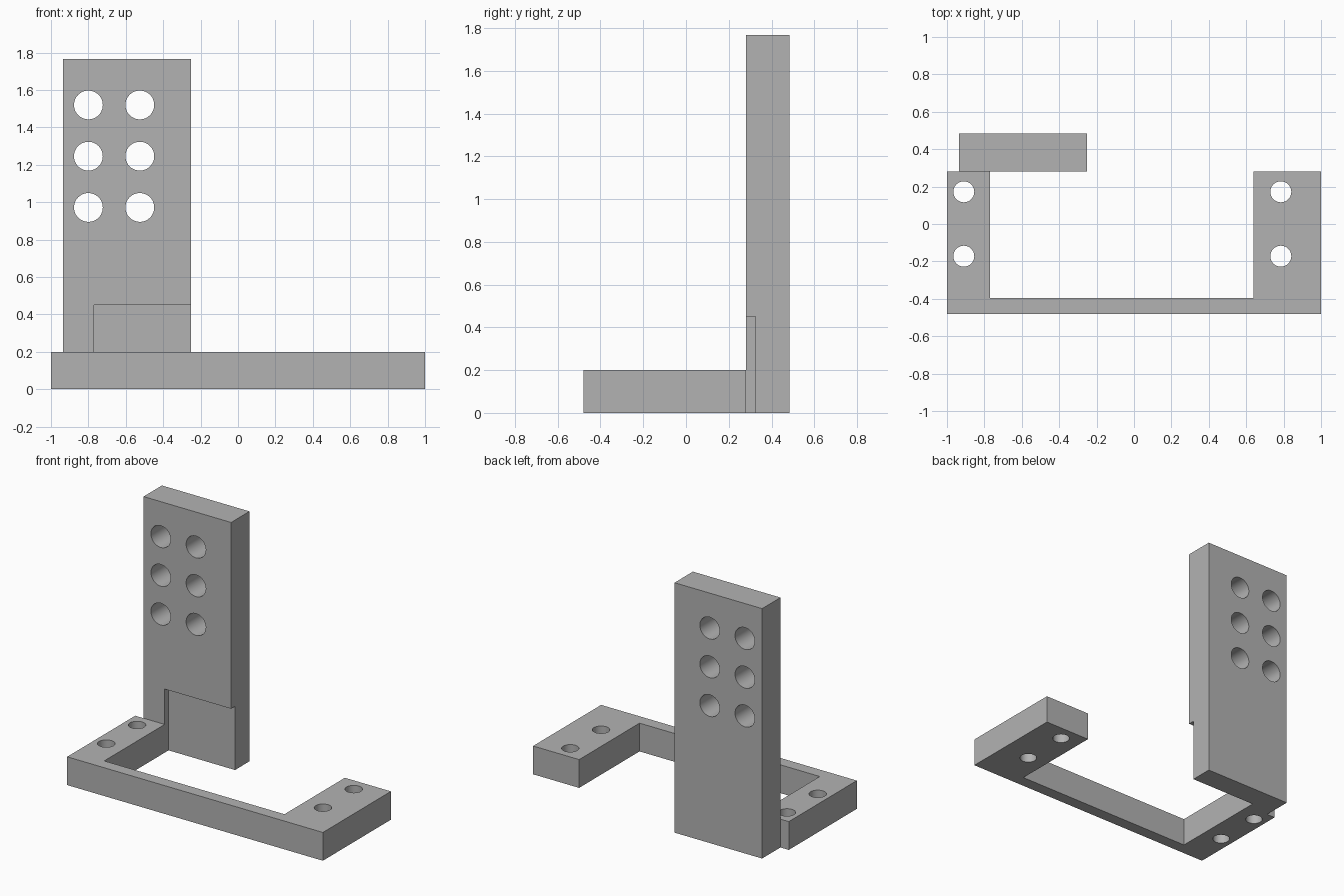
import bpy
import bmesh
import math
from mathutils import Matrix, Vector

default = bpy.data.objects.get("Cube")
if default:
    bpy.data.objects.remove(default, do_unlink=True)

# Single grey material
grey = bpy.data.materials.new("plain grey")
grey.use_nodes = True
colour = (0.45, 0.45, 0.45, 1)
grey.diffuse_color = colour
grey.node_tree.nodes["Principled BSDF"].inputs["Base Color"].default_value = colour


def finish(name, bm):
    bmesh.ops.recalc_face_normals(bm, faces=bm.faces)
    mesh = bpy.data.meshes.new(name)
    bm.to_mesh(mesh)
    bm.free()
    mesh.materials.append(grey)
    obj = bpy.data.objects.new(name, mesh)
    bpy.context.collection.objects.link(obj)
    return obj


def add_box(bm, low, high):
    low, high = Vector(low), Vector(high)
    matrix = Matrix.Translation((low + high) / 2) @ Matrix.Diagonal((*(high - low), 1))
    bmesh.ops.create_cube(bm, size=1, matrix=matrix)


def add_rod(bm, centre, radius, rotation=Matrix()):
    bmesh.ops.create_cone(bm, cap_ends=True, segments=48, radius1=radius, radius2=radius,
                          depth=0.5, matrix=Matrix.Translation(centre) @ rotation)


def cut(obj, cutter):
    cutter.hide_render = True
    mod = obj.modifiers.new("cut", 'BOOLEAN')
    mod.operation = 'DIFFERENCE'
    mod.solver = 'EXACT'
    mod.object = cutter
    bpy.ops.object.select_all(action='DESELECT')
    bpy.context.view_layer.objects.active = obj
    obj.select_set(True)
    bpy.ops.object.modifier_apply(modifier=mod.name)
    bpy.data.objects.remove(cutter, do_unlink=True)
    bpy.ops.object.shade_smooth_by_angle(angle=math.radians(30))


# U-shaped base bracket, extruded upward from its outline
back, front, inner = 0.28, -0.48, -0.395
outline = [(-1, front), (1, front), (1, back), (0.64, back),
           (0.64, inner), (-0.77, inner), (-0.77, back), (-1, back)]
bm = bmesh.new()
face = bm.faces.new([bm.verts.new((x, y, 0)) for x, y in outline])
top = bmesh.ops.extrude_face_region(bm, geom=[face])["geom"]
bmesh.ops.translate(bm, vec=(0, 0, 0.2),
                    verts=[v for v in top if isinstance(v, bmesh.types.BMVert)])
base = finish("base_bracket", bm)

# Screw holes in both arms
bm = bmesh.new()
for x in (-0.91, 0.785):
    for y in (-0.172, 0.172):
        add_rod(bm, (x, y, 0.1), 0.056)
cut(base, finish("screw_hole_cutter", bm))

# Upright plate standing behind the left-hand arm of the bracket
bm = bmesh.new()
add_box(bm, (-0.935, back, 0), (-0.25, 0.485, 1.767))
plate = finish("upright_plate", bm)

# Two columns of mounting holes and the shallow recess at the foot
bm = bmesh.new()
turn = Matrix.Rotation(math.radians(90), 4, 'X')
for x in (-0.8, -0.525):
    for z in (0.972, 1.246, 1.52):
        add_rod(bm, (x, 0.38, z), 0.077, turn)
add_box(bm, (-0.77, 0.2, -0.1), (-0.2, 0.324, 0.45))
cut(plate, finish("plate_cutter", bm))
